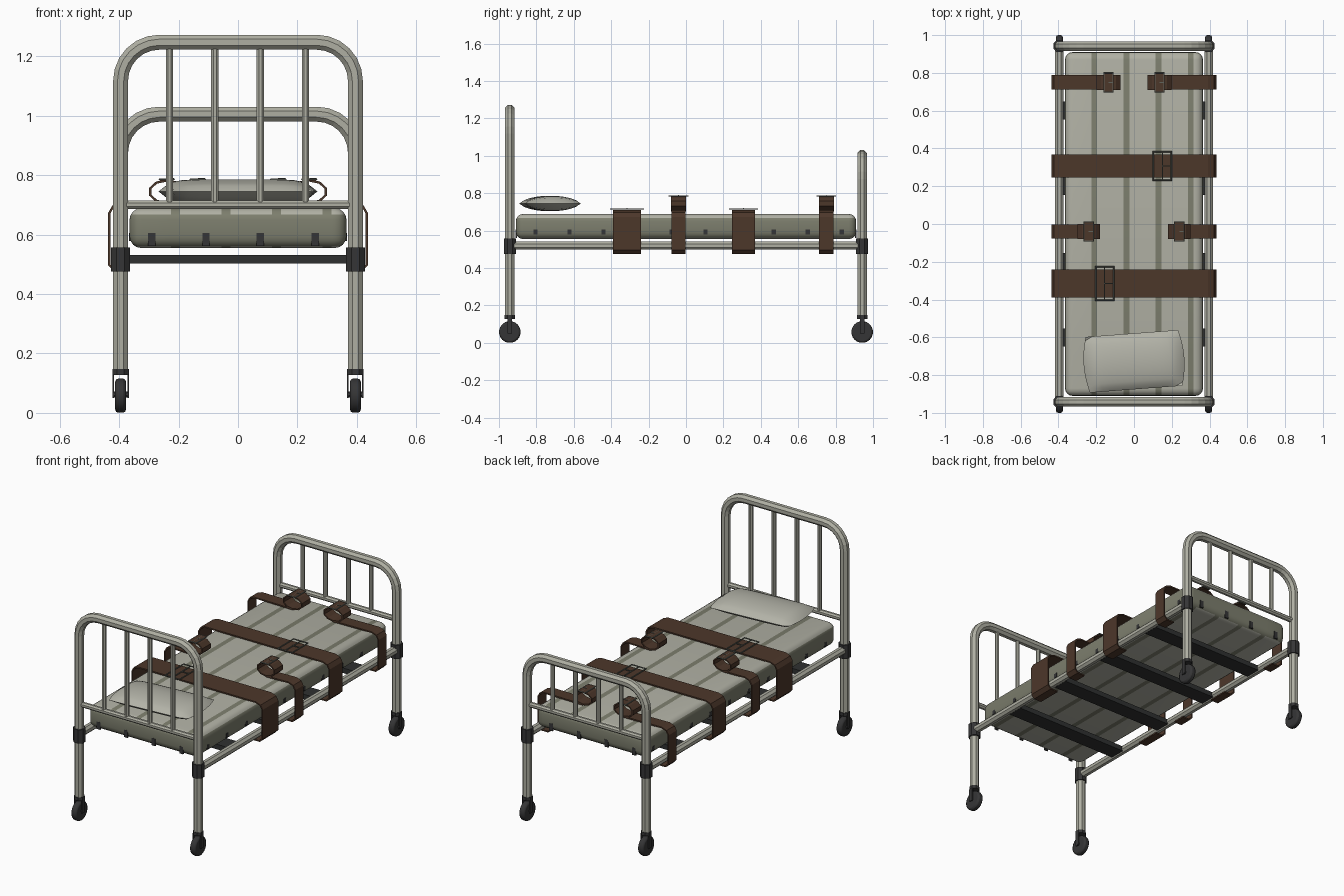
import bpy, bmesh, math
from mathutils import Vector, Matrix

if "Cube" in bpy.data.objects:
    bpy.data.objects.remove(bpy.data.objects["Cube"])


def material(name, r, g, b):
    m = bpy.data.materials.new(name)
    m.use_nodes = True
    m.diffuse_color = (r, g, b, 1)
    m.node_tree.nodes["Principled BSDF"].inputs["Base Color"].default_value = (r, g, b, 1)
    return m


FRAME = material("painted metal", .43, .43, .365)
MATTRESS = material("mattress olive", .205, .21, .155)
SHEET = material("sheet grey", .44, .44, .375)
PILLOW = material("pillow grey", .45, .45, .39)
LEATHER = material("brown leather", .073, .038, .023)
DARK = material("dark fittings", .036, .036, .037)
SLAT = material("slat black", .028, .03, .03)
BUCKLE = material("buckle metal", .12, .13, .11)


def finish(name, bm, *mats):
    bmesh.ops.recalc_face_normals(bm, faces=bm.faces)
    mesh = bpy.data.meshes.new(name)
    bm.to_mesh(mesh)
    bm.free()
    obj = bpy.data.objects.new(name, mesh)
    bpy.context.collection.objects.link(obj)
    for m in mats:
        mesh.materials.append(m)
    return obj


def smooth(obj, angle=40):
    bpy.ops.object.select_all(action='DESELECT')
    obj.select_set(True)
    bpy.context.view_layer.objects.active = obj
    bpy.ops.object.shade_smooth_by_angle(angle=math.radians(angle))


def box(name, center, size, mat):
    bm = bmesh.new()
    bmesh.ops.create_cube(bm, size=1, matrix=Matrix.Translation(center) @ Matrix.Diagonal((*size, 1)))
    return finish(name, bm, mat)


def tube(name, points, radius, mat, sides=8, closed=False):
    """Sweep a polygon along a path with mitred joints."""
    pts = [Vector(p) for p in points]
    n = len(pts)
    bm, rings = bmesh.new(), []
    for i, p in enumerate(pts):
        a = pts[i - 1] if i or closed else None
        b = pts[(i + 1) % n] if i < n - 1 or closed else None
        din = (p - a).normalized() if a else (b - p).normalized()
        dout = (b - p).normalized() if b else din
        t = (din + dout).normalized()
        # All paths are planar, so one fixed normal serves as the frame
        plane = Vector((0, 1, 0)) if abs(t.y) < .01 and not closed else Vector((0, 0, 1))
        side = plane.cross(t).normalized() / max(.5, t.dot(din))
        rings.append([bm.verts.new(p + radius * (math.cos(w) * plane + math.sin(w) * side))
                      for w in (math.tau * (k + .5) / sides for k in range(sides))])
    for i in range(n if closed else n - 1):
        r, s = rings[i], rings[(i + 1) % n]
        for k in range(sides):
            bm.faces.new((r[k], r[(k + 1) % sides], s[(k + 1) % sides], s[k]))
    if not closed:
        bm.faces.new(rings[0])
        bm.faces.new(rings[-1])
    return finish(name, bm, mat)


def ribbon(name, profile, y, width, closed=False):
    """Leather band: an x-z path extruded along y and thickened."""
    bm = bmesh.new()
    rows = [[bm.verts.new((x, y + s * width / 2, z)) for s in (-1, 1)] for x, z in profile]
    for a, b in zip(rows, rows[1:] + rows[:1] if closed else rows[1:]):
        bm.faces.new((a[0], a[1], b[1], b[0]))
    obj = finish(name, bm, LEATHER)
    mod = obj.modifiers.new("thickness", 'SOLIDIFY')
    mod.thickness, mod.offset = .008, 0
    return obj


def buckle(name, x, y, z, w, d):
    corners = [(x + sx * w / 2, y + sy * d / 2, z) for sx, sy in ((-1, -1), (1, -1), (1, 1), (-1, 1))]
    tube(name, corners, .0035, BUCKLE, 6, closed=True)
    box(name + "_bar", (x, y, z), (.005, d, .005), BUCKLE)
    box(name + "_prong", (x + w / 4, y, z + .002), (w / 2, .005, .005), BUCKLE)


POST, END_Y, CORNER = .395, .942, .13

# Head and foot boards
for name, y, top in (("head", -END_Y, 1.247), ("foot", END_Y, 1.005)):
    arc = [(POST - CORNER + CORNER * math.cos(a), y, top - CORNER + CORNER * math.sin(a))
           for a in (math.pi / 12 * k for k in range(7))]
    path = [(POST, y, .13)] + arc + [(-x, yy, z) for x, yy, z in reversed(arc)] + [(-POST, y, .13)]
    tube(name + "_frame", path, .027, FRAME)
    tube(name + "_crossbar", [(-POST, y, .7), (POST, y, .7)], .016, FRAME)
    for x in (-.23, -.078, .075, .227):
        tube(name + "_bar", [(x, y, .7), (x, y, top)], .013, FRAME)

    # Collars and casters on each post
    for x in (-POST, POST):
        tube(name + "_collar", [(x, y, .475), (x, y, .557)], .035, DARK, 8)
        tube(name + "_leg_cap", [(x, y, .128), (x, y, .148)], .03, DARK, 8)
        wheel = tube("caster_wheel", [(x - .018, y, .058), (x + .018, y, .058)], .058, DARK, 20)
        mod = wheel.modifiers.new("round", 'BEVEL')
        mod.width, mod.segments = .01, 2
        smooth(wheel)
        tube("caster_axle", [(x - .028, y, .062), (x + .028, y, .062)], .011, DARK, 8)
        for s in (-1, 1):
            box("caster_fork", (x + s * .025, y, .09), (.005, .026, .08), DARK)

# Side rails and slats
for x in (-POST, POST):
    tube("side_rail", [(x, -END_Y, .52), (x, END_Y, .52)], .024, FRAME)
for y in (-.6, -.2, .2, .6):
    box("slat", (0, y, .517), (.76, .095, .03), SLAT)

# Mattress with a sheet on its top and underside, and darker lengthwise stripes
TOP_Z, UNDER_Z, STRIPES, HALF = .668, .562, (-.21, -.04, .13, .3), .015
bm = bmesh.new()
bmesh.ops.create_cube(bm, size=1, matrix=Matrix.Translation((0, 0, .622)) @ Matrix.Diagonal((.73, 1.82, .135, 1)))
bmesh.ops.bevel(bm, geom=bm.edges[:], offset=.04, segments=4, affect='EDGES', profile=.5)
cuts = [((0, 0, z), (0, 0, 1)) for z in (TOP_Z, UNDER_Z)]
cuts += [((x + s * HALF, 0, 0), (1, 0, 0)) for x in STRIPES for s in (-1, 1)]
for co, no in cuts:
    bmesh.ops.bisect_plane(bm, geom=bm.verts[:] + bm.edges[:] + bm.faces[:], plane_co=co, plane_no=no)
for f in bm.faces:
    c = f.calc_center_median()
    striped = any(abs(c.x - x) < HALF for x in STRIPES)
    f.material_index = int(not UNDER_Z < c.z < TOP_Z and not striped)
smooth(finish("mattress", bm, MATTRESS, SHEET))

# Tabs around the lower edge of the mattress
for s in (-1, 1):
    for x in (-.29, -.108, .075, .26):
        box("end_tab", (x, s * .907, .583), (.024, .008, .044), DARK)
    for k in range(10):
        box("side_tab", (s * .362, -.805 + k * .182, .592), (.008, .022, .026), DARK)

# Pillow: a lens-shaped cushion with bowed short sides
bm = bmesh.new()
N = 14
for s in (-1, 1):
    grid = []
    for i in range(N + 1):
        u = 2 * i / N - 1
        row = []
        for j in range(N + 1):
            v = 2 * j / N - 1
            x = u * (.245 + .022 * (1 - v * v))
            h = .041 * max(0, (1 - u ** 6) * (1 - v * v)) ** .6
            row.append(bm.verts.new((x, v * .148, s * h)))
        grid.append(row)
    for i in range(N):
        for j in range(N):
            bm.faces.new((grid[i][j], grid[i + 1][j], grid[i + 1][j + 1], grid[i][j + 1]))
bmesh.ops.remove_doubles(bm, verts=bm.verts[:], dist=.0005)
bmesh.ops.transform(bm, verts=bm.verts[:], matrix=Matrix.Translation((0, -.727, .745)) @ Matrix.Rotation(.075, 4, 'Z'))
smooth(finish("pillow", bm, PILLOW), 60)

# Strap path from under the rail, up the side and onto the mattress
SIDE = [(.365, .479), (.415, .479), (.433, .498), (.433, .672), (.42, .695), (.39, .706)]

# Two wide body straps
for y, width, bx in ((.307, .122, .15), (-.315, .148, -.155)):
    ribbon("body_strap", SIDE + [(-x, z) for x, z in reversed(SIDE)], y, width)
    buckle("body_buckle", bx, y, .716, .095, width + .028)

# Wrist and ankle restraints: side strap, cuff loop, keeper plate and buckle
for y, cx, rx in ((.75, .135, .064), (-.04, .24, .058)):
    for s in (-1, 1):
        ribbon("cuff_strap", [(s * x, z) for x, z in SIDE + [(cx, .703)]], y, .076)
        loop = [(s * cx + rx * math.cos(a), .744 + .038 * math.sin(a))
                for a in (math.tau * (k + .5) / 10 for k in range(10))]
        ribbon("cuff", loop, y, .08, closed=True)
        box("cuff_keeper", (s * cx, y, .785), (.046, .096, .007), LEATHER)
        buckle("cuff_buckle", s * cx, y, .786, .048, .1)
